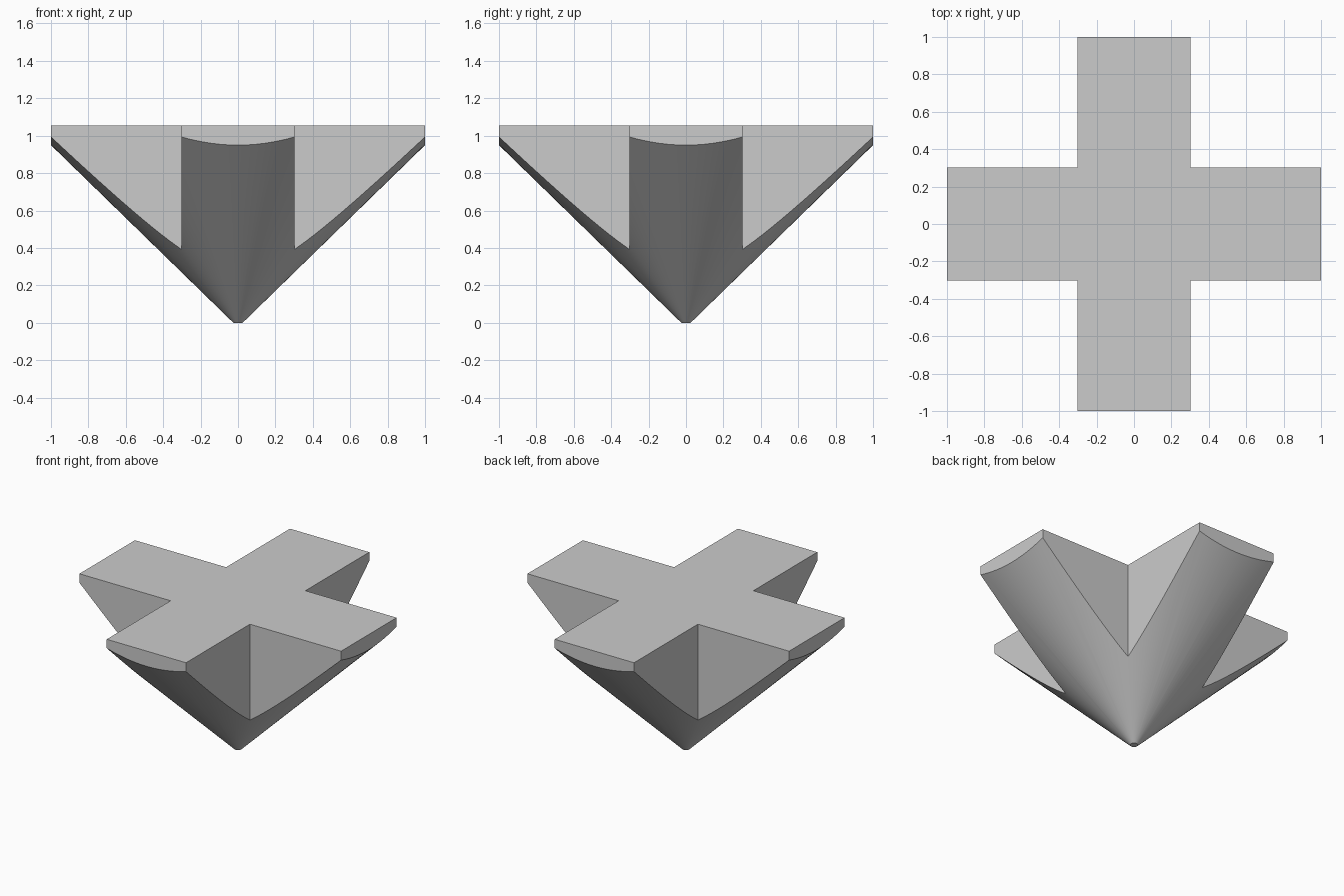
import bpy, bmesh

HALF, ARM, TOP = 1.0, 0.303, 1.055   # arm reach, arm half width, top height
TIP, SLOPE, OVER = 0.025, 0.974, 1.2  # cone tip radius, rise per unit, raw height

default = bpy.data.objects.get("Cube")
if default:
    bpy.data.objects.remove(default, do_unlink=True)

# Plain grey material
grey = bpy.data.materials.new("plain_grey")
grey.use_nodes = True
colour = (0.6, 0.6, 0.6, 1)
grey.diffuse_color = colour
grey.node_tree.nodes["Principled BSDF"].inputs["Base Color"].default_value = colour

# Conical body standing on its small flat tip
bpy.ops.mesh.primitive_cone_add(vertices=128, radius1=TIP, radius2=TIP + OVER / SLOPE,
                                depth=OVER, location=(0, 0, OVER / 2))
body = bpy.context.object
body.name = body.data.name = "cross_cone"
body.data.materials.append(grey)

# Cross-shaped prism, one quarter outline turned four times
outline = []
for c, s in ((1, 0), (0, 1), (-1, 0), (0, -1)):
    for x, y in ((HALF, -ARM), (HALF, ARM), (ARM, ARM)):
        outline.append((c * x - s * y, s * x + c * y))
bm = bmesh.new()
base = bm.faces.new([bm.verts.new((x, y, -0.2)) for x, y in outline])
side = bmesh.ops.extrude_face_region(bm, geom=[base])["geom"]
for v in side:
    if isinstance(v, bmesh.types.BMVert):
        v.co.z = TOP
bmesh.ops.recalc_face_normals(bm, faces=bm.faces)
mesh = bpy.data.meshes.new("cross_cutter")
bm.to_mesh(mesh)
bm.free()
mesh.materials.append(grey)
cutter = bpy.data.objects.new("cross_cutter", mesh)
cutter.hide_render = True
bpy.context.collection.objects.link(cutter)

# Keep only the part of the cone inside the cross
cut = body.modifiers.new("cross_cut", 'BOOLEAN')
cut.operation = 'INTERSECT'
cut.solver = 'EXACT'
cut.object = cutter
bpy.ops.object.modifier_apply(modifier=cut.name)
bpy.data.objects.remove(cutter, do_unlink=True)

# Smooth cone surface with crisp cut edges
bpy.ops.object.shade_smooth_by_angle(angle=0.35)
